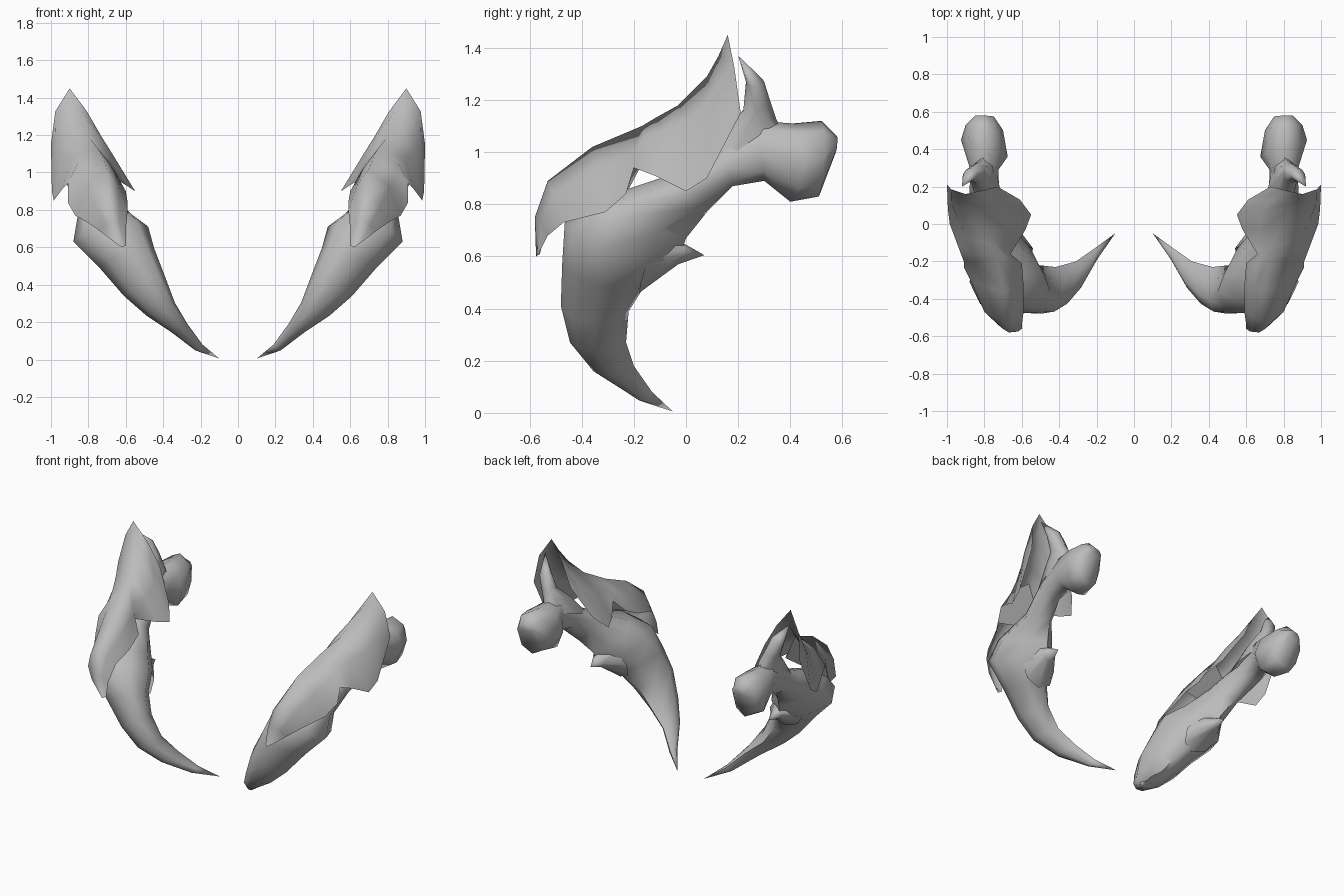
import bpy
import bmesh
from math import radians
from mathutils import Vector

default_cube = bpy.data.objects.get("Cube")
if default_cube:
    bpy.data.objects.remove(default_cube, do_unlink=True)


def make_material(name, color):
    material = bpy.data.materials.new(name)
    material.use_nodes = True
    material.diffuse_color = color
    material.node_tree.nodes["Principled BSDF"].inputs["Base Color"].default_value = color
    return material


shell_grey = make_material("shell grey", (0.5, 0.5, 0.5, 1.0))


def finish(name, mesh_data, sharp_angle):
    """Turn a bmesh into a smooth object mirrored to the other side."""
    mesh = bpy.data.meshes.new(name)
    mesh_data.to_mesh(mesh)
    mesh_data.free()
    mesh.materials.append(shell_grey)
    part = bpy.data.objects.new(name, mesh)
    bpy.context.collection.objects.link(part)
    mirror = part.modifiers.new("other side", "MIRROR")
    mirror.use_mirror_merge = False
    bpy.ops.object.select_all(action="DESELECT")
    part.select_set(True)
    bpy.context.view_layer.objects.active = part
    bpy.ops.object.shade_smooth_by_angle(angle=radians(sharp_angle))
    return part


def section_ring(front, back, outer, centre_share=0.5, back_round=0.71):
    """Eight-point ring; a low back_round pinches the back into a ridge."""
    front, back, outer = Vector(front), Vector(back), Vector(outer)
    centre = front.lerp(back, centre_share)
    ahead, behind, side = front - centre, back - centre, outer - centre
    offsets = [
        ahead,
        (ahead + side) * 0.71,
        side,
        (behind + side) * back_round,
        behind,
        (behind - side) * back_round,
        -side,
        (ahead - side) * 0.71,
    ]
    return [centre + offset for offset in offsets]


def loft(name, rings, tip):
    """Skin rings starting from a pointed tip and cap the far end."""
    bm = bmesh.new()
    loops = [[bm.verts.new(p) for p in ring] for ring in rings]
    sides = len(loops[0])
    for lower, upper in zip(loops, loops[1:]):
        for i in range(sides):
            j = (i + 1) % sides
            bm.faces.new((lower[i], lower[j], upper[j], upper[i]))
    apex = bm.verts.new(tip)
    for i in range(sides):
        bm.faces.new((loops[0][i], loops[0][(i + 1) % sides], apex))
    bm.faces.new(loops[-1])
    bmesh.ops.recalc_face_normals(bm, faces=bm.faces)
    return finish(name, bm, 80)


# Curved fang from tip to root, ridged along its back: front, back, outer
fang_sections = [
    ((0.21, -0.19, 0.055), (0.21, -0.13, 0.08), (0.23, -0.16, 0.05)),
    ((0.315, -0.355, 0.16), (0.31, -0.20, 0.18), (0.355, -0.285, 0.145)),
    ((0.41, -0.445, 0.27), (0.42, -0.23, 0.27), (0.49, -0.35, 0.235)),
    ((0.50, -0.48, 0.41), (0.51, -0.22, 0.39), (0.61, -0.35, 0.34)),
    ((0.59, -0.475, 0.57), (0.60, -0.15, 0.50), (0.74, -0.33, 0.49)),
    ((0.68, -0.465, 0.73), (0.68, -0.03, 0.58), (0.88, -0.31, 0.63)),
    ((0.72, -0.34, 0.82), (0.70, 0.0, 0.67), (0.86, -0.24, 0.75)),
    ((0.75, -0.10, 0.90), (0.75, 0.08, 0.77), (0.84, -0.02, 0.83)),
]

# Neck and rounded joint continuing from the root
joint_sections = [
    ((0.80, 0.12, 1.02), (0.80, 0.18, 0.87), (0.88, 0.16, 0.94)),
    ((0.80, 0.28, 1.12), (0.80, 0.30, 0.89), (0.875, 0.29, 1.01)),
    ((0.80, 0.41, 1.11), (0.80, 0.40, 0.81), (0.925, 0.45, 0.97)),
    ((0.80, 0.52, 1.12), (0.80, 0.51, 0.83), (0.90, 0.53, 0.98)),
    ((0.80, 0.58, 1.06), (0.80, 0.575, 1.0), (0.85, 0.58, 1.03)),
]
fang_rings = [section_ring(*s, centre_share=0.4, back_round=0.61) for s in fang_sections]
joint_rings = [section_ring(*s) for s in joint_sections]
loft("fang_and_joint", fang_rings + joint_rings, tip=(0.10, -0.05, 0.005))

# Upright spike whose web runs down the neck under the plate
spike_sections = [
    ((0.88, 0.23, 1.27), (0.87, 0.30, 1.27), (0.915, 0.265, 1.25)),
    ((0.84, 0.22, 1.16), (0.84, 0.325, 1.19), (0.885, 0.27, 1.16)),
    ((0.81, 0.12, 1.08), (0.81, 0.345, 1.13), (0.87, 0.24, 1.10)),
    ((0.77, -0.04, 0.90), (0.80, 0.38, 1.06), (0.86, 0.18, 0.97)),
]
loft("joint_spike", [section_ring(*s) for s in spike_sections], tip=(0.92, 0.20, 1.37))

# Spur flaring out of the rear ridge of the fang
spur_sections = [
    ((0.68, 0.0, 0.645), (0.66, -0.03, 0.57), (0.71, -0.02, 0.605)),
    ((0.70, -0.10, 0.70), (0.62, -0.18, 0.46), (0.78, -0.15, 0.58)),
]
loft("fang_spur", [section_ring(*s) for s in spur_sections], tip=(0.67, 0.07, 0.605))

# Folded armour plate, nose to back edge: inner edge, ridge, outer edge
plate_sections = [
    ((0.60, -0.56, 0.61), (0.62, -0.575, 0.60), (0.65, -0.56, 0.62)),
    ((0.60, -0.54, 0.70), (0.67, -0.58, 0.75), (0.73, -0.53, 0.68)),
    ((0.59, -0.47, 0.80), (0.69, -0.53, 0.89), (0.80, -0.47, 0.73)),
    ((0.59, -0.33, 0.84), (0.70, -0.36, 1.02), (0.87, -0.31, 0.77)),
    ((0.60, -0.21, 0.90), (0.73, -0.17, 1.10), (0.91, -0.23, 0.84)),
    ((0.66, -0.16, 0.97), (0.75, -0.12, 1.13), (0.91, -0.20, 0.94)),
    ((0.58, -0.03, 0.92), (0.79, -0.03, 1.18), (0.94, -0.12, 0.91)),
    ((0.55, 0.05, 0.90), (0.83, 0.08, 1.29), (0.985, 0.0, 0.85)),
    ((0.61, 0.13, 0.98), (0.87, 0.125, 1.37), (0.995, 0.08, 0.90)),
    ((0.73, 0.20, 1.18), (0.90, 0.16, 1.45), (1.0, 0.21, 1.15)),
]
NOTCH = 5


def plate_row(inner, ridge, outer):
    """Add a slightly bulged point between the ridge and each edge."""
    inner, ridge, outer = Vector(inner), Vector(ridge), Vector(outer)
    inner_bulge = Vector((-0.6, 0, 0.8)) * (ridge - inner).length * 0.04
    outer_bulge = Vector((0.7, 0, 0.7)) * (outer - ridge).length * 0.12
    inner_mid = (inner + ridge) / 2 + inner_bulge
    outer_mid = (ridge + outer) / 2 + outer_bulge
    return [inner, inner_mid, ridge, outer_mid, outer]


plate_rows = [plate_row(*s) for s in plate_sections]
bm = bmesh.new()
rows = [[bm.verts.new(p) for p in row] for row in plate_rows]
for near, far in zip(rows, rows[1:]):
    for i in range(len(near) - 1):
        bm.faces.new((near[i], near[i + 1], far[i + 1], far[i]))
bm.faces.new(rows[0])
finish("armour_plate", bm, 150)

# Wall that closes the hollow of the plate at the notch
bm = bmesh.new()
lower_edge = [plate_rows[NOTCH - 1][-1], plate_rows[NOTCH - 1][0]]
bm.faces.new([bm.verts.new(p) for p in plate_rows[NOTCH] + lower_edge])
finish("plate_cross_wall", bm, 30)
